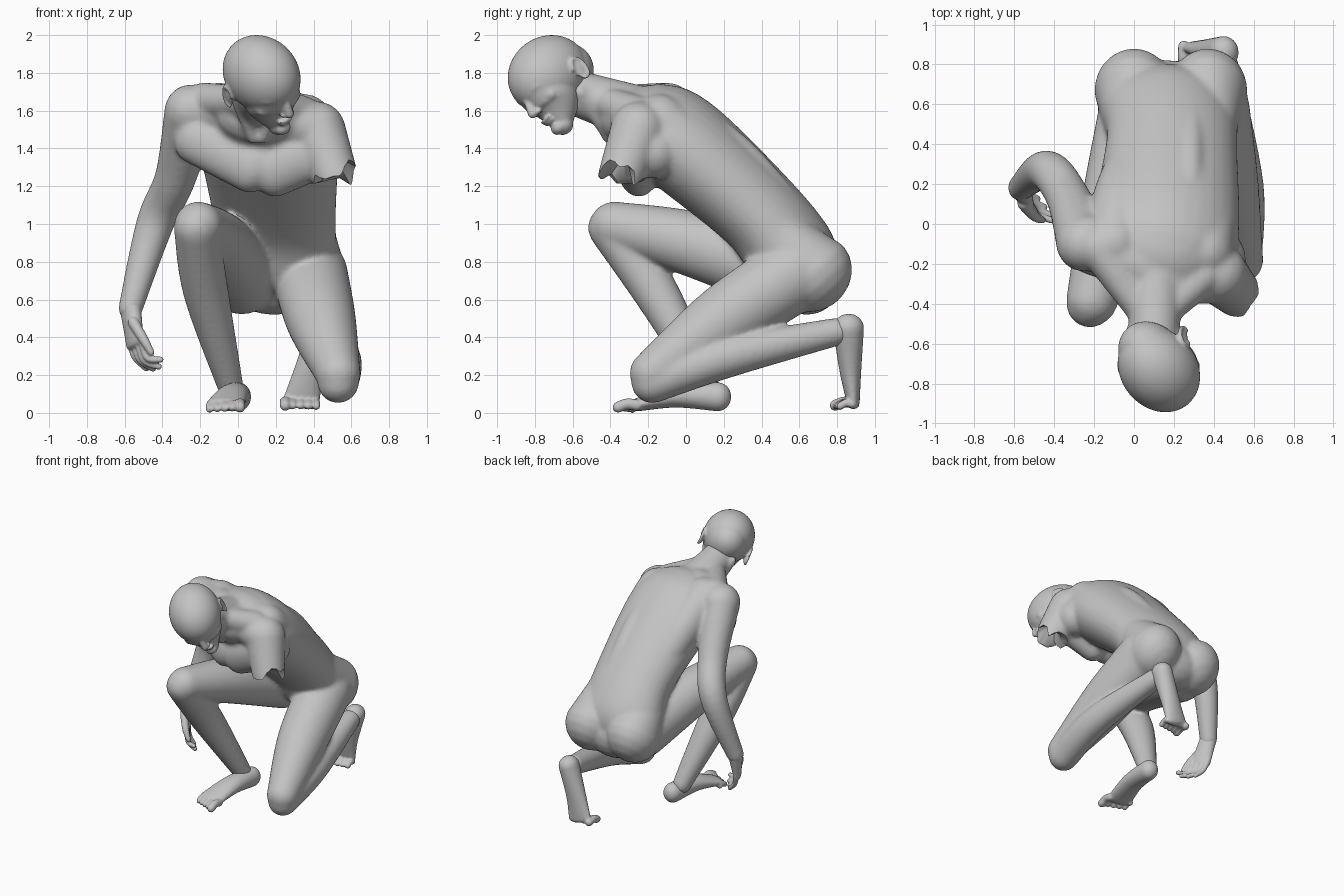
import bpy, bmesh, math, random
from mathutils import Vector, Matrix

random.seed(4)
cube = bpy.data.objects.get("Cube")
if cube:
    bpy.data.objects.remove(cube)

shade = 0.55
grey = bpy.data.materials.new("clay_grey")
grey.use_nodes = True
grey.diffuse_color = (shade, shade, shade, 1)
grey.node_tree.nodes["Principled BSDF"].inputs["Base Color"].default_value = grey.diffuse_color


def spline(a, b, c, d, t):
    """Smooth curve from b to c, steered by its neighbours."""
    return [q + t * ((r - p) + t * ((p + p + 4 * r - 5 * q - s) + t * (3 * (q - r) + s - p))) / 2
            for p, q, r, s in zip(a, b, c, d)]


def round_loop(count):
    return [(math.cos(math.tau * i / count), math.sin(math.tau * i / count)) for i in range(count)]


def loft(bm, loops):
    """Skin a list of vertex loops and close both ends."""
    rings = [[bm.verts.new(point) for point in loop] for loop in loops]
    count = len(rings[0])
    for lower, upper in zip(rings, rings[1:]):
        for i in range(count):
            j = (i + 1) % count
            bm.faces.new((lower[i], lower[j], upper[j], upper[i]))
    bm.faces.new(rings[0][::-1])
    bm.faces.new(rings[-1])


def rounded_end(ring, neighbour):
    """Shrinking rings that close a tube with a dome."""
    axis = (Vector(ring[:3]) - Vector(neighbour[:3])).normalized()
    dome = []
    for i in range(1, 5):
        angle = i * 0.35
        centre = Vector(ring[:3]) + axis * min(ring[3:]) * math.sin(angle)
        dome.append([*centre, ring[3] * math.cos(angle), ring[4] * math.cos(angle)])
    return dome


def tube(bm, rings, flat=(1, 1), side=(1, 0, 0), count=32, steps=8):
    """Rounded limb through (x, y, z, radius); flat scales the depth from start to end."""
    last = len(rings) - 1
    rings = [(*ring, ring[3] * (flat[0] + (flat[1] - flat[0]) * i / last)) for i, ring in enumerate(rings)]
    guide = [rings[0]] + rings + [rings[-1]]
    path = [spline(*guide[k:k + 4], j / steps) for k in range(last) for j in range(steps)]
    path.append(list(rings[-1]))
    path = rounded_end(path[0], path[1])[::-1] + path + rounded_end(path[-1], path[-2])
    loops = []
    for k, ring in enumerate(path):
        ahead, behind = path[min(k + 1, len(path) - 1)], path[max(k - 1, 0)]
        along = (Vector(ahead[:3]) - Vector(behind[:3])).normalized()
        across = Vector(side)
        across = (across - along * across.dot(along)).normalized()
        depth = along.cross(across)
        loops.append([Vector(ring[:3]) + across * ring[3] * c + depth * ring[4] * s
                      for c, s in round_loop(count)])
    loft(bm, loops)


def ball(bm, centre, radii):
    bmesh.ops.create_uvsphere(bm, u_segments=64, v_segments=40, radius=1,
                              matrix=Matrix.Translation(centre) @ Matrix.Diagonal((*radii, 1)))


def make_object(name, bm):
    bmesh.ops.recalc_face_normals(bm, faces=bm.faces)
    mesh = bpy.data.meshes.new(name)
    bm.to_mesh(mesh)
    bm.free()
    mesh.materials.append(grey)
    ob = bpy.data.objects.new(name, mesh)
    bpy.context.collection.objects.link(ob)
    return ob


def finish(name, bm, voxel, smooth, cutter=None):
    """Fuse the overlapping masses into one skin, soften it and cut it."""
    ob = make_object(name, bm)
    bpy.ops.object.select_all(action="DESELECT")
    ob.select_set(True)
    bpy.context.view_layer.objects.active = ob
    fuse = ob.modifiers.new("fuse", "REMESH")
    fuse.mode = "VOXEL"
    fuse.voxel_size = voxel
    soften = ob.modifiers.new("soften", "SMOOTH")
    soften.factor = 0.5
    soften.iterations = smooth
    if cutter:
        cut = ob.modifiers.new("cut", "BOOLEAN")
        cut.operation = "DIFFERENCE"
        cut.object = cutter
    for modifier in list(ob.modifiers):
        bpy.ops.object.modifier_apply(modifier=modifier.name)
    bpy.ops.object.shade_smooth_by_angle(angle=math.radians(45))


# Torso from pelvis to collar
body = bmesh.new()
tube(body, [(.18, .64, .7, .26), (.18, .57, .82, .34), (.19, .4, 1.05, .33), (.16, 0, 1.41, .37),
            (.13, -.18, 1.52, .34), (.11, -.3, 1.57, .23)], flat=(.7, .7), side=(1, -.13, -.08))
# Broad back muscles, shoulder blade to waist
tube(body, [(-.1, -.1, 1.6, .15), (-.06, .15, 1.4, .14), (.03, .45, 1.05, .1)])
tube(body, [(.35, -.14, 1.54, .15), (.37, .12, 1.33, .14), (.35, .45, 1.02, .1)])
# Ridges along the spine, and buttocks
for x in (.1, .28):
    tube(body, [(x, .64, 1, .06), (x, .27, 1.41, .07), (x - .05, -.14, 1.66, .07)])
for x in (0, .37):
    tube(body, [(x, .5, .93, .15), (x, .67, .74, .2)], flat=(1, 1.1))
# Shoulder girdle and sloping neck muscles
tube(body, [(-.23, -.08, 1.6, .13), (.1, -.24, 1.59, .14), (.42, -.27, 1.5, .13)], side=(0, 1, 0))
tube(body, [(.04, -.43, 1.65, .08), (-.18, -.12, 1.65, .1)])
tube(body, [(.16, -.43, 1.65, .08), (.34, -.26, 1.58, .1)])
# Flat chest muscles and the left armpit
tube(body, [(-.22, -.14, 1.46, .11), (.09, -.25, 1.31, .11)], flat=(1.3, 1.4), side=(0, 1, 0))
tube(body, [(.46, -.29, 1.4, .11), (.17, -.25, 1.29, .11)], flat=(1.3, 1.4), side=(0, 1, 0))
ball(body, (.42, -.17, 1.38), (.14, .14, .14))
# Neck with its two front cords
tube(body, [(.11, -.2, 1.57, .15), (.1, -.6, 1.7, .12)])
for low, high in ((.08, -.03), (.13, .22)):
    tube(body, [(low, -.41, 1.45, .03), (high, -.56, 1.7, .03)])
# Right arm, and left upper arm before it is broken off
tube(body, [(-.25, -.1, 1.6, .14), (-.33, .13, 1.25, .11), (-.44, .27, 1, .1), (-.57, .18, .55, .065)])
tube(body, [(.42, -.25, 1.5, .15), (.52, -.35, 1.24, .12)])
# Left kneeling leg: thigh, then shin
tube(body, [(.38, .58, .74, .2), (.44, .2, .49, .185), (.53, -.18, .21, .12)])
tube(body, [(.53, -.18, .16, .11), (.54, .2, .29, .11), (.45, .8, .43, .075)])
# Right squatting leg: thigh, then shin
tube(body, [(.02, .55, .72, .2), (-.1, .05, .89, .175), (-.21, -.38, .99, .13)])
tube(body, [(-.22, -.4, .98, .12), (-.17, -.16, .64, .12), (-.04, .11, .14, .07)])

# Jagged, hollow cut for the broken arm
cut = bmesh.new()
outward = Vector((.1, -.1, -.3))
turn = Matrix.Translation((.54, -.36, 1.26)) @ outward.to_track_quat("Z", "Y").to_matrix().to_4x4()
outline = round_loop(16)
jags = [random.uniform(-.045, .045) for point in outline]
profile = [(.02, -.1, 0), (.1, 0, 1), (.17, 0, 1), (.17, .2, 0)]
loft(cut, [[turn @ Vector((radius * c, radius * s, height + rough * jag))
            for (c, s), jag in zip(outline, jags)] for radius, height, rough in profile])
cutter = make_object("arm_break_cutter", cut)
cutter.hide_render = True
finish("body", body, voxel=.012, smooth=20, cutter=cutter)
bpy.data.objects.remove(cutter)

# Head, in its own frame: x to its left, y to its back, z to its crown
head = bmesh.new()
ball(head, (0, 0, 0), (.19, .235, .2))
ball(head, (0, .06, -.04), (.155, .2, .16))
# Jaw, nose, lips and chin
tube(head, [(0, -.08, -.05, .155), (0, -.08, -.15, .14), (0, -.13, -.26, .06)], flat=(.94, .94))
tube(head, [(0, -.21, -.03, .018), (0, -.24, -.12, .026)])
ball(head, (0, -.2, -.187), (.05, .018, .012))
ball(head, (0, -.19, -.208), (.04, .02, .014))
ball(head, (0, -.17, -.26), (.045, .035, .035))
for s in (-1, 1):
    # Brow, eyelid, cheek and nostril
    tube(head, [(s * .03, -.21, -.02, .02), (s * .09, -.185, -.02, .02), (s * .125, -.14, -.03, .02)],
         side=(0, 0, 1))
    ball(head, (s * .065, -.183, -.07), (.03, .016, .014))
    ball(head, (s * .09, -.14, -.1), (.05, .04, .04))
    ball(head, (s * .024, -.22, -.13), (.018, .02, .014))
    # Ear: a shell with a raised rim
    ball(head, (s * .18, .05, -.09), (.015, .035, .055))
    tube(head, [(s * .19, .05 + .04 * math.cos(a), -.085 + .06 * math.sin(a), .011)
                for a in (.6 * i - 1.9 for i in range(9))], count=10, steps=3)
front = Vector((.58, -.65, -.48)).normalized()
left = Vector((.81, .43, .4))
left = (left - front * left.dot(front)).normalized()
pose = Matrix((left, -front, front.cross(left))).transposed().to_4x4()
head.transform(Matrix.Translation((.125, -.73, 1.793)) @ pose)
finish("head", head, voxel=.008, smooth=8)

# Right hand: palm, four curled fingers and thumb
hand = bmesh.new()
knuckles = Vector((.5, -.85, .1))
tube(hand, [(-.57, .18, .56, .062), (-.545, .12, .37, .077)], flat=(.9, .4), side=knuckles)
for i, size in enumerate((.85, 1, 1.1, 1)):
    base = Vector((-.57, .175, .38)) + knuckles * .04 * i
    bends = [(0, 0, 0), (.03, -.03, -.1), (.1, -.055, -.17 + .02 * i)]
    tube(hand, [(*(base + Vector(bend) * size), .021 - .002 * k) for k, bend in enumerate(bends)],
         side=knuckles, count=12)
tube(hand, [(-.555, .1, .48, .03), (-.5, .04, .39, .026), (-.46, .02, .32, .018)], side=knuckles, count=12)
finish("right_hand", hand, voxel=.007, smooth=3)


def foot(name, rings, inner, outer):
    """Foot with five toes from the inner to the outer side."""
    bm = bmesh.new()
    tube(bm, rings, flat=(1.1, .36))
    for i in range(5):
        x, y, z = Vector(inner).lerp(Vector(outer), i / 4)
        radius = .021 if i else .03
        length = .1 - .009 * i
        tube(bm, [(x, y, z, radius), (x, y - length / 2, z + .008, radius), (x, y - length, z - .01, radius)],
             count=12)
    finish(name, bm, voxel=.008, smooth=5)


foot("right_foot", [(0, .17, .085, .07), (-.03, -.05, .09, .085), (-.07, -.25, .045, .1)],
     inner=(.01, -.26, .04), outer=(-.15, -.22, .03))
foot("left_foot", [(.45, .86, .45, .075), (.38, .87, .23, .08), (.335, .885, .06, .097)],
     inner=(.25, .89, .05), outer=(.415, .88, .045))
